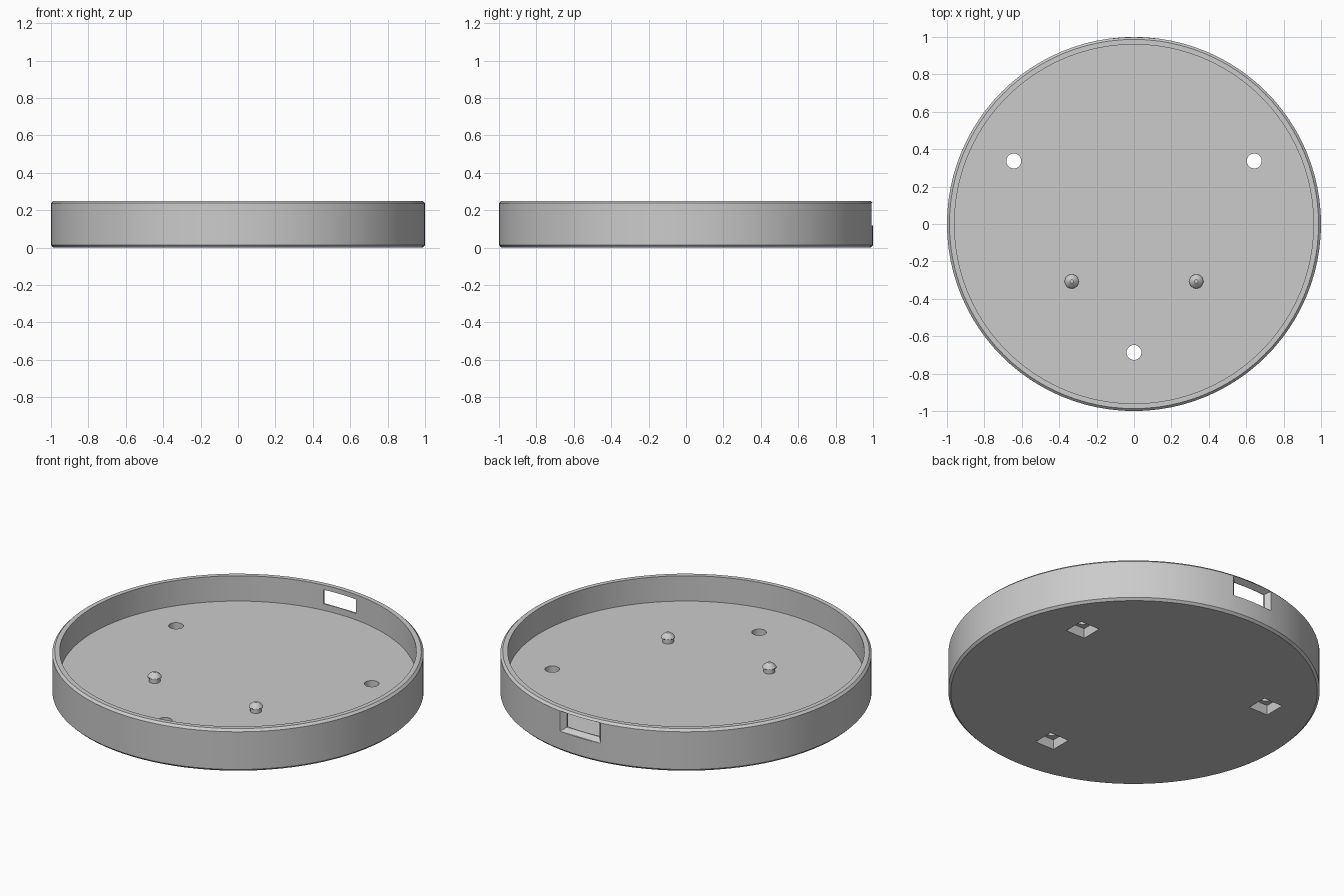
import bpy
import bmesh
import math
from mathutils import Matrix

if "Cube" in bpy.data.objects:
    bpy.data.objects.remove(bpy.data.objects["Cube"], do_unlink=True)

grey = bpy.data.materials.new("plain grey")
grey.use_nodes = True
COLOUR = (0.6, 0.6, 0.6, 1)
grey.diffuse_color = COLOUR
grey.node_tree.nodes["Principled BSDF"].inputs["Base Color"].default_value = COLOUR


def make_object(name, bm):
    bmesh.ops.recalc_face_normals(bm, faces=bm.faces)
    mesh = bpy.data.meshes.new(name)
    bm.to_mesh(mesh)
    bm.free()
    mesh.materials.append(grey)
    obj = bpy.data.objects.new(name, mesh)
    bpy.context.collection.objects.link(obj)
    return obj


def lathe(name, profile, sides, location=(0, 0, 0)):
    """Revolve (radius, z) points into a closed solid with flat caps."""
    bm = bmesh.new()
    rings = []
    for r, z in profile:
        angles = [math.tau * i / sides for i in range(sides)]
        rings.append([bm.verts.new((r * math.cos(a), r * math.sin(a), z)) for a in angles])
    for low, high in zip(rings, rings[1:]):
        for i in range(sides):
            j = (i + 1) % sides
            bm.faces.new((low[i], low[j], high[j], high[i]))
    bm.faces.new(rings[0])
    bm.faces.new(rings[-1])
    obj = make_object(name, bm)
    obj.location = location
    return obj


def box(name, centre, size):
    bm = bmesh.new()
    bmesh.ops.create_cube(bm, size=1, matrix=Matrix.Translation(centre) @ Matrix.Diagonal((*size, 1)))
    return make_object(name, bm)


def loft(name, sections):
    """Join rectangles (y, half width, low z, high z) into a solid along y."""
    bm = bmesh.new()
    rings = [[bm.verts.new(p) for p in ((-w, y, a), (w, y, a), (w, y, b), (-w, y, b))]
             for y, w, a, b in sections]
    for near, far in zip(rings, rings[1:]):
        for i in range(4):
            j = (i + 1) % 4
            bm.faces.new((near[i], near[j], far[j], far[i]))
    bm.faces.new(rings[0])
    bm.faces.new(rings[-1])
    return make_object(name, bm)


def activate(obj):
    bpy.ops.object.select_all(action='DESELECT')
    obj.select_set(True)
    bpy.context.view_layer.objects.active = obj


def cut(target, cutter):
    activate(target)
    mod = target.modifiers.new("cut", 'BOOLEAN')
    mod.operation = 'DIFFERENCE'
    mod.solver = 'EXACT'
    mod.object = cutter
    bpy.ops.object.modifier_apply(modifier=mod.name)
    bpy.data.objects.remove(cutter, do_unlink=True)


def smooth(obj):
    activate(obj)
    bpy.ops.object.shade_smooth_by_angle(angle=math.radians(25))


# Round tray with chamfered outer edges
HEIGHT, FLOOR, BEVEL, INNER = 0.25, 0.1, 0.013, 0.96
tray = lathe("round_tray", [
    (1 - BEVEL, 0), (1, BEVEL), (1, HEIGHT - BEVEL), (1 - BEVEL, HEIGHT),
    (INNER, HEIGHT), (INNER, FLOOR)], 96)

# Screw holes with square nut pockets underneath
for x, y in ((-0.643, 0.337), (0.643, 0.337), (0, -0.687)):
    cut(tray, lathe("screw_hole", [(0.04, -0.1), (0.04, 0.2)], 32, (x, y, 0)))
    cut(tray, box("nut_pocket", (x, y, 0), (0.125, 0.125, 0.116)))

# Cable window in the back wall, flared outwards
cut(tray, loft("cable_window", [
    (0.9, 0.107, 0.138, 0.222), (0.965, 0.107, 0.138, 0.222),
    (0.992, 0.134, 0.117, 0.238), (1.1, 0.134, 0.117, 0.238)]))
smooth(tray)

# Pair of mounting pegs with conical heads
for side, x in (("left", 0.333), ("right", -0.333)):
    peg = lathe(side + "_peg", [
        (0.031, -0.01), (0.031, 0.024), (0.038, 0.026), (0.038, 0.03),
        (0.03, 0.042), (0.01, 0.056)], 24, (x, -0.307, FLOOR))
    smooth(peg)
